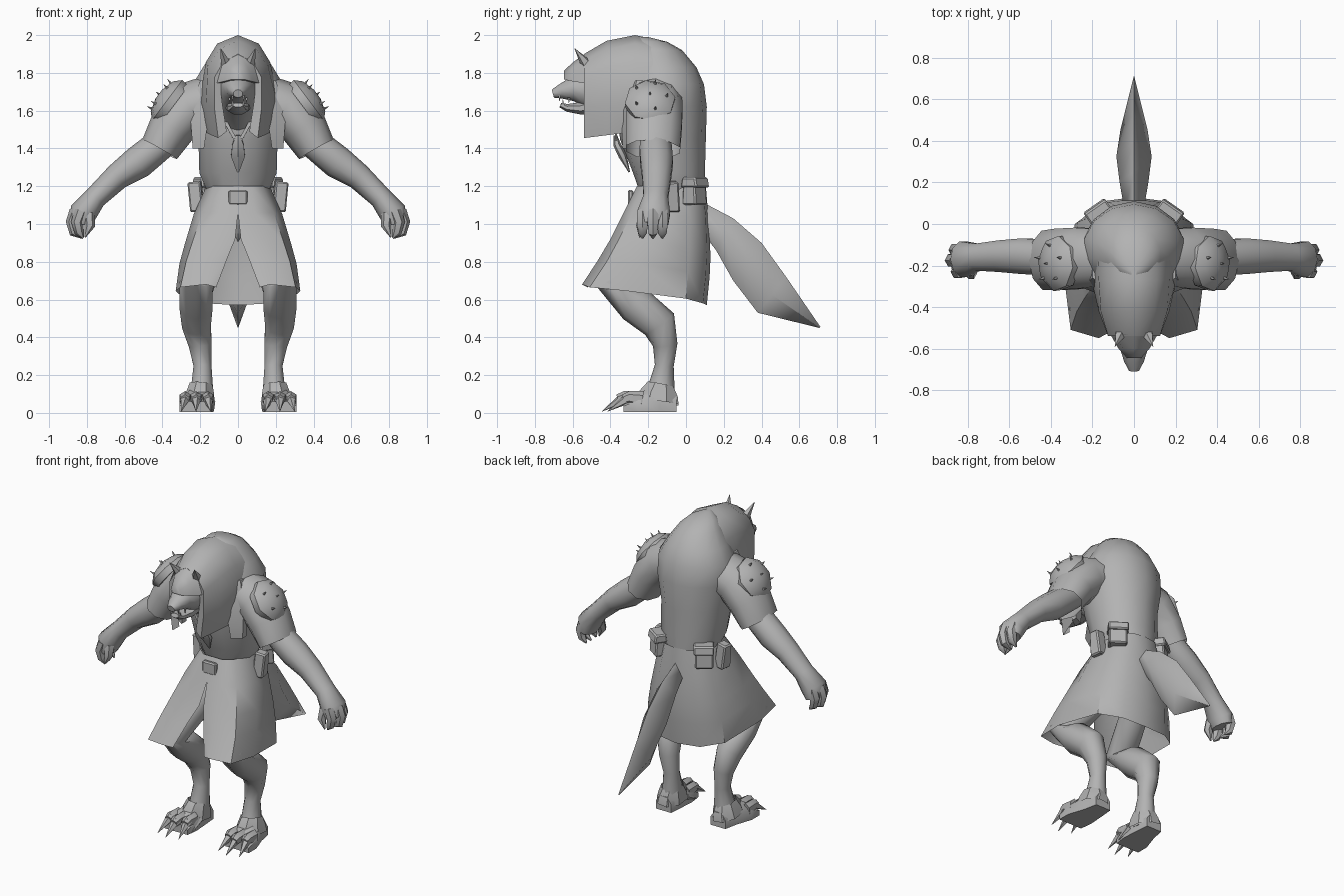
import bpy, bmesh, math
from mathutils import Vector, Matrix

grey = bpy.data.materials.new("grey")
grey.diffuse_color = (0.45, 0.45, 0.45, 1)


def finish(name, bm, mirror=False, angle=50):
    bmesh.ops.recalc_face_normals(bm, faces=bm.faces)
    me = bpy.data.meshes.new(name)
    bm.to_mesh(me)
    bm.free()
    me.materials.append(grey)
    ob = bpy.data.objects.new(name, me)
    bpy.context.collection.objects.link(ob)
    bpy.ops.object.select_all(action='DESELECT')
    ob.select_set(True)
    bpy.context.view_layer.objects.active = ob
    bpy.ops.object.shade_smooth_by_angle(angle=math.radians(angle))
    if mirror:
        ob.modifiers.new("Mirror", 'MIRROR')
    return ob


def add_loft(bm, rings, closed=True, caps=True):
    vs = [[bm.verts.new(p) for p in r] for r in rings]
    n = len(vs[0])
    for a, b in zip(vs, vs[1:]):
        for i in range(n if closed else n - 1):
            j = (i + 1) % n
            bm.faces.new((a[i], a[j], b[j], b[i]))
    if caps and closed:
        bm.faces.new(vs[0])
        bm.faces.new(vs[-1])


def tube_rings(pts, side, n):
    """Ellipse rings along a path; each point is x, y, z, radius on side axis, other radius."""
    c = [Vector(p[:3]) for p in pts]
    out = []
    for i, p in enumerate(pts):
        t = (c[min(i + 1, len(c) - 1)] - c[max(i - 1, 0)]).normalized()
        s = Vector(side)
        s = (s - t * s.dot(t)).normalized()
        u = t.cross(s)
        out.append([c[i] + s * p[3] * math.cos(a) + u * p[4] * math.sin(a)
                    for a in (2 * math.pi * (k + .5) / n for k in range(n))])
    return out


def tube(name, pts, side, n=10, mirror=False, caps=True, angle=50):
    bm = bmesh.new()
    add_loft(bm, tube_rings(pts, side, n), caps=caps)
    return finish(name, bm, mirror, angle)


def spikes(name, items, mirror=True, n=5):
    """Cones given as base, tip, radius."""
    bm = bmesh.new()
    for b, t, r in items:
        d = Vector(t) - Vector(b)
        side = (0, 1, 0) if abs(d.normalized().y) < .8 else (1, 0, 0)
        add_loft(bm, tube_rings([(*b, r, r), (*t, .001, .001)], side, n))
    return finish(name, bm, mirror, 40)


def box(name, loc, size, rot_z=0, mirror=False, taper=.8, tilt=0):
    bm = bmesh.new()
    bmesh.ops.create_cube(bm, size=1)
    for v in bm.verts:
        if v.co.z > 0:
            v.co.y *= taper
    m = (Matrix.Translation(loc) @ Matrix.Rotation(tilt, 4, 'Y')
         @ Matrix.Rotation(rot_z, 4, 'Z') @ Matrix.Diagonal((*size, 1)))
    bm.transform(m)
    bmesh.ops.bevel(bm, geom=bm.edges[:], offset=.008, segments=1, affect='EDGES')
    return finish(name, bm, mirror, 30)


# Hunched torso: half width, front y, back y at each height
body = [(1.17, .165, -.245, .10), (1.27, .21, -.28, .10), (1.45, .215, -.35, .105),
        (1.62, .25, -.36, .11), (1.74, .245, -.33, .095), (1.83, .19, -.31, .055),
        (1.92, .13, -.28, -.02), (1.965, .085, -.26, -.10), (1.99, .02, -.25, -.20)]
bm = bmesh.new()
add_loft(bm, [[(w * math.cos(a), (f + b) / 2 + (b - f) / 2 * math.sin(a), z)
               for a in (math.pi * k / 7 + math.pi / 2 for k in range(14))]
              for z, w, f, b in body])
finish("torso", bm)

# Hood: arches running forward, tapering, and ending in a folded lip
arches = [(-.12, .15, .215, .175, .11, 1.97, 1.50), (-.27, .18, .205, .17, .11, 2.0, 1.49),
          (-.42, .14, .17, .16, .10, 1.97, 1.47), (-.54, .105, .125, .125, .08, 1.90, 1.455),
          (-.53, .06, .085, .09, .06, 1.81, 1.49)]
bm = bmesh.new()
rings = []
for y, w0, w1, w2, w3, top, low in arches:
    half = [(w0, low), (w1, low + .16), (w2, low + (top - low) * .72), (w3, top - .045)]
    rings.append([(x, y, z) for x, z in half] + [(0, y, top)]
                 + [(-x, y, z) for x, z in reversed(half)])
add_loft(bm, rings, closed=False)
finish("hood", bm)

# Hood peak sloping down over the eyes
bm = bmesh.new()
add_loft(bm, [[(-a, y, z0), (-b, y, z1), (0, y, z2), (b, y, z1), (a, y, z0)]
              for y, a, z0, b, z1, z2 in [(-.53, .115, 1.745, .085, 1.86, 1.905),
                                          (-.60, .075, 1.755, .055, 1.825, 1.855),
                                          (-.645, .035, 1.765, .022, 1.795, 1.812)]])
finish("hood_peak", bm, angle=60)
spikes("ears", [((.065, -.53, 1.85), (.092, -.59, 1.93), .03)], n=5)

# Head, snout and open jaw
X = (1, 0, 0)
tube("head", [(0, -.25, 1.58, .12, .13), (0, -.42, 1.70, .11, .12), (0, -.53, 1.715, .095, .10),
              (0, -.60, 1.715, .07, .065), (0, -.66, 1.702, .05, .04),
              (0, -.705, 1.69, .026, .022)], X)
tube("jaw", [(0, -.46, 1.63, .07, .05), (0, -.56, 1.612, .06, .035), (0, -.63, 1.615, .045, .022),
             (0, -.665, 1.63, .028, .014)], X, 8)
spikes("teeth", [((.03, -.67, 1.68), (.03, -.67, 1.65), .009),
                 ((.045, -.62, 1.67), (.045, -.62, 1.64), .009),
                 ((.028, -.65, 1.63), (.028, -.652, 1.66), .009)], n=4)

# Lapels and pendant on the chest
bm = bmesh.new()
add_loft(bm, [[(a, y, z), (b, y + .04, z), (b, y + .08, z), (a, y + .05, z)]
              for a, b, y, z in [(.13, .20, -.30, 1.76), (.15, .255, -.345, 1.6),
                                 (.18, .24, -.335, 1.40)]])
finish("lapel", bm, True, 30)
tube("pendant", [(0, -.375, 1.47, .012, .01), (0, -.365, 1.42, .035, .02),
                 (0, -.335, 1.36, .042, .022), (0, -.30, 1.275, .006, .004)], X, 6, angle=30)
tube("cord", [(.10, -.35, 1.63, .012, .008), (.06, -.37, 1.53, .012, .008),
              (.01, -.37, 1.44, .012, .008)], X, 4, True)

# Sleeves, arms and hands
Y = (0, 1, 0)
tube("sleeve", [(.12, -.16, 1.655, .14, .14), (.26, -.165, 1.615, .155, .14),
                (.35, -.17, 1.51, .155, .125), (.415, -.175, 1.395, .15, .105)],
     Y, 10, True, caps=False)
tube("arm", [(.34, -.16, 1.48, .08, .08), (.45, -.16, 1.39, .09, .085),
             (.53, -.155, 1.325, .09, .088), (.64, -.155, 1.25, .08, .07),
             (.755, -.16, 1.14, .068, .06), (.82, -.17, 1.06, .09, .074),
             (.835, -.17, 1.0, .08, .055)], Y, 10, True)
bm = bmesh.new()
for y, dx in ((-.23, -.02), (-.175, .008), (-.125, -.01)):
    add_loft(bm, tube_rings([(.85 + dx, y, 1.07, .032, .034), (.872 + dx, y, 1.01, .034, .032),
                             (.86 + dx, y, .955, .026, .026), (.82, y, .925, .005, .005)], Y, 6))
add_loft(bm, tube_rings([(.79, -.22, 1.05, .034, .034), (.785, -.24, .99, .028, .028),
                         (.81, -.245, .93, .004, .004)], Y, 6))
finish("fingers", bm, True)

# Studded shoulder pads: an eight-sided dome facing up and out
out = Vector((.80, 0, .60)).normalized()
up = out.cross(Vector(Y))
centre = Vector((.355, -.19, 1.64))
bm = bmesh.new()


def pad_point(r, h, a):
    return centre + out * h + (Vector(Y) * math.cos(a) + up * math.sin(a)) * r


ang = [math.pi / 4 * (k + .2) for k in range(8)]
add_loft(bm, [[pad_point(r, h, a) for a in ang]
              for r, h in [(.13, -.02), (.135, .025), (.10, .06), (.03, .08)]])
finish("shoulder_pad", bm, True, 45)
studs = [(pad_point(.085, .055, math.tau * k / 5), pad_point(.095, .09, math.tau * k / 5), .01)
         for k in range(5)]
studs.append((pad_point(0, .065, 0), pad_point(0, .10, 0), .01))
spikes("shoulder_studs", studs)

# Skirt: columns from front slit to back, each waist, hip, mid, low and hem
cols = [((0, -.26, 1.2), (0, -.325, 1.06), (.015, -.385, .92), (.06, -.45, .81), (.115, -.52, .665)),
        ((.07, -.26, 1.2), (.09, -.33, 1.06), (.12, -.40, .92), (.14, -.465, .81), (.17, -.55, .68)),
        ((.13, -.21, 1.2), (.19, -.285, 1.06), (.24, -.36, .91), (.275, -.42, .80), (.305, -.51, .665)),
        ((.168, -.09, 1.2), (.235, -.14, 1.05), (.28, -.2, .90), (.31, -.25, .79), (.33, -.31, .645)),
        ((.155, .02, 1.2), (.205, .025, 1.04), (.245, .02, .87), (.27, .01, .75), (.285, 0, .605)),
        ((.09, .09, 1.2), (.12, .105, 1.03), (.145, .11, .85), (.155, .105, .73), (.165, .09, .58)),
        ((0, .105, 1.2), (0, .12, 1.02), (0, .13, .83), (0, .125, .72), (0, .11, .57))]
bm = bmesh.new()
add_loft(bm, cols, closed=False)
finish("skirt", bm, True, 40)

# Belt buckle and pouches
box("buckle", (0, -.293, 1.14), (.10, .03, .08), taper=1)
box("back_pouch", (.165, .045, 1.165), (.11, .09, .13), math.radians(-35), True)
box("pouch_flap", (.165, .048, 1.22), (.125, .105, .055), math.radians(-35), True)
box("side_pouch", (.222, -.075, 1.145), (.07, .08, .16), math.radians(8), True, tilt=math.radians(6))

# Digitigrade legs
tube("leg", [(.12, -.08, .95, .08, .09), (.165, -.22, .80, .085, .10), (.222, -.39, .665, .095, .10),
             (.222, -.27, .575, .092, .10), (.22, -.14, .47, .08, .095),
             (.20, -.11, .36, .064, .065), (.188, -.115, .25, .050, .05),
             (.19, -.13, .14, .06, .07), (.20, -.14, .05, .07, .08)], X, 10, True)

# Feet, ankle cuffs, toes and claws
bm = bmesh.new()
add_loft(bm, [[(c - w, y, 0.005), (c + w, y, 0.005), (c + w, y, h * .6), (c + w * .5, y, h),
               (c - w * .5, y, h), (c - w, y, h * .6)]
              for y, c, w, h in [(-.05, .20, .055, .10), (-.14, .205, .068, .14),
                                 (-.25, .22, .09, .11), (-.33, .225, .085, .06)]])
finish("foot", bm, True)
tube("ankle_cuff", [(.195, -.135, .15, .065, .075), (.20, -.145, .10, .08, .11),
                    (.205, -.15, .055, .088, .12)], X, 8, True, caps=False, angle=30)
bm = bmesh.new()
claws = []
for x, tx, y in [(.16, .145, -.28), (.222, .222, -.31), (.28, .30, -.28)]:
    add_loft(bm, tube_rings([(x, y + .05, .07, .03, .045), (x, y - .02, .08, .034, .035),
                             (x, y - .05, .07, .025, .028)], X, 6))
    claws.append(((x, y - .02, .08), (tx, y - .135, .008), .03))
finish("toes", bm, True)
claws.append(((.14, -.2, .06), (.128, -.30, .01), .02))
spikes("claws", claws)

# Tail: diamond sections from top edge, bottom edge and half width
tail = [(.06, 1.13, .06, .99, .045), (.25, 1.03, .16, .86, .07), (.40, .90, .25, .70, .085),
        (.53, .72, .38, .53, .065), (.712, .455, .705, .45, .002)]
bm = bmesh.new()
add_loft(bm, [[(0, a, b), (w, (a + c) / 2, (b + d) / 2), (0, c, d), (-w, (a + c) / 2, (b + d) / 2)]
              for a, b, c, d, w in tail])
finish("tail", bm, angle=80)
